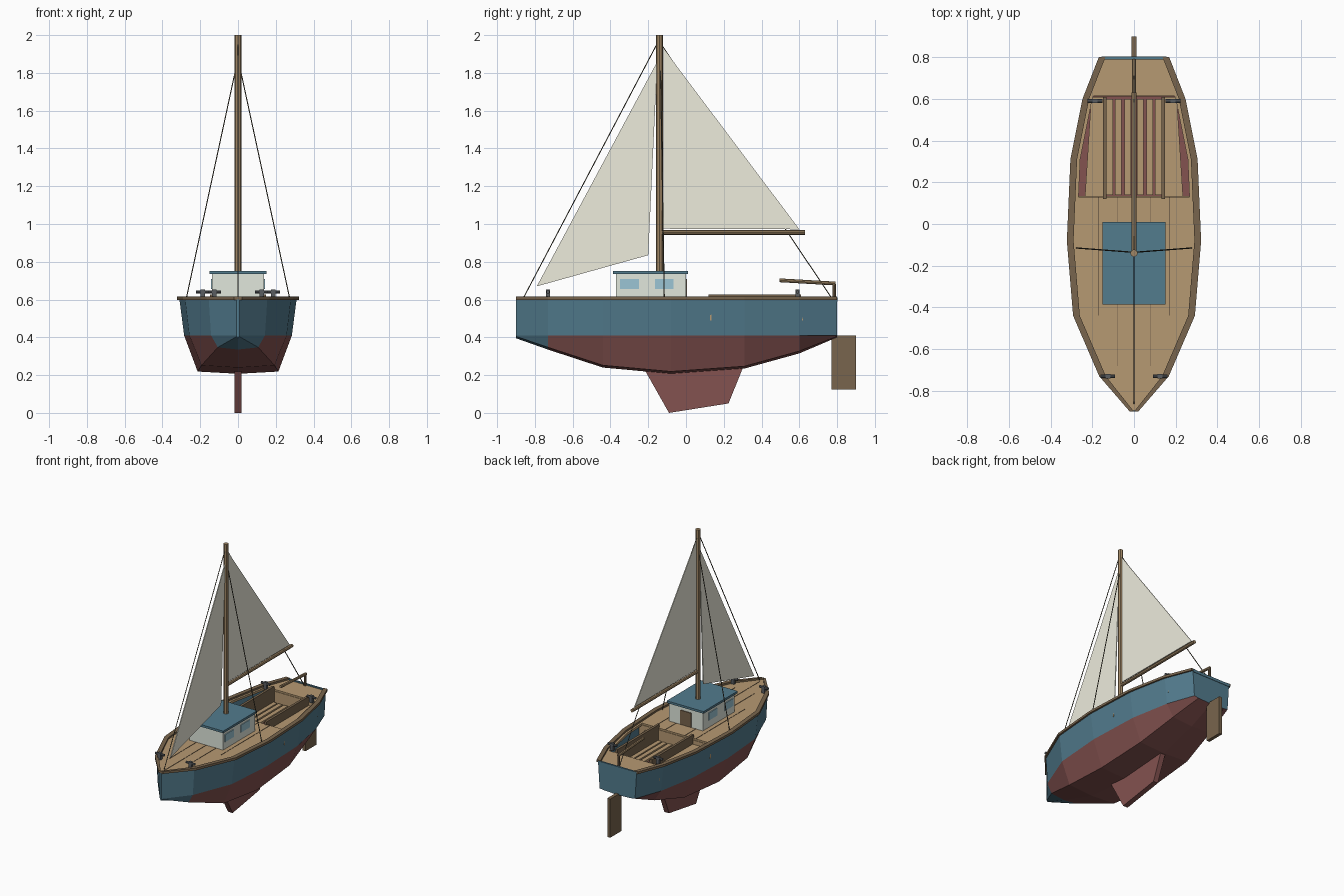
import bpy, bmesh, math
from mathutils import Vector

if "Cube" in bpy.data.objects:
    bpy.data.objects.remove(bpy.data.objects["Cube"])

def mat(name, *rgb):
    m = bpy.data.materials.new(name)
    m.diffuse_color = (*rgb, 1)
    m.use_nodes = True
    m.node_tree.nodes["Principled BSDF"].inputs["Base Color"].default_value = m.diffuse_color
    return m

BLUE = mat("blue_paint", .085, .20, .27)
RED = mat("red_antifoul", .23, .085, .08)
TAN = mat("deck_wood", .47, .32, .17)
BROWN = mat("dark_wood", .19, .13, .075)
SPAR = mat("spar_wood", .35, .24, .13)
CABIN = mat("cabin_paint", .75, .80, .72)
GLASS = mat("window_glass", .33, .56, .66)
SAIL = mat("sailcloth", .85, .84, .72)
METAL = mat("metal", .10, .11, .12)
ROPE = mat("rigging", .10, .09, .06)

def mesh(name, verts, faces, *mats):
    me = bpy.data.meshes.new(name)
    me.from_pydata(verts, [], faces)
    bm = bmesh.new()
    bm.from_mesh(me)
    bmesh.ops.recalc_face_normals(bm, faces=bm.faces)
    bm.to_mesh(me)
    bm.free()
    for m in mats:
        me.materials.append(m)
    ob = bpy.data.objects.new(name, me)
    bpy.context.collection.objects.link(ob)
    return ob

def prism(name, low, high, m):
    n = len(low)
    sides = [(i, (i + 1) % n, n + (i + 1) % n, n + i) for i in range(n)]
    return mesh(name, low + high, [tuple(range(n)), tuple(range(n, 2 * n))] + sides, m)

def plate(name, outline, z0, z1, m):
    return prism(name, [(x, y, z0) for x, y in outline], [(x, y, z1) for x, y in outline], m)

def box(name, x, y, z, m):
    return plate(name, [(x[0], y[0]), (x[1], y[0]), (x[1], y[1]), (x[0], y[1])], z[0], z[1], m)

def side_plate(name, outline, t, m):
    return prism(name, [(-t, y, z) for y, z in outline], [(t, y, z) for y, z in outline], m)

def rod(name, a, b, r, m, sides=8):
    a, b = Vector(a), Vector(b)
    q = (b - a).to_track_quat('Z', 'Y')
    ring = [q @ Vector((r * math.cos(2 * math.pi * i / sides), r * math.sin(2 * math.pi * i / sides), 0))
            for i in range(sides)]
    return prism(name, [a + v for v in ring], [b + v for v in ring], m)

# Hull stations: y, half width at deck, keel height
ST = [(-.90, .008, .395), (-.73, .155, .335), (-.44, .28, .24), (-.08, .31, .207),
      (.31, .293, .235), (.60, .235, .315), (.80, .157, .40)]

def width(y):
    for (a, wa, _), (b, wb, _) in zip(ST, ST[1:]):
        if y <= b:
            return wa + (wb - wa) * (y - a) / (b - a)
    return ST[-1][1]

def span(y0, y1):
    return [y0] + [s[0] for s in ST if y0 < s[0] < y1] + [y1]

def across(y0, y1, inset=0):
    ys = span(y0, y1)
    return [(width(y) - inset, y) for y in ys] + [(inset - width(y), y) for y in reversed(ys)]

def along(y0, y1, inner, outer, s):
    ys = span(y0, y1)
    return [(s * (width(y) + outer), y) for y in ys] + \
           [(s * max(width(y) - inner, 0), y) for y in reversed(ys)]

# Hull: blue topsides, red bottom, blue forefoot
verts, faces = [], []
for y, w, zb in ST:
    half = [(w, .60), (w * .92, .41), (w * .69, min(zb + .012, .405))]
    verts += [(x, y, z) for x, z in half] + [(0, y, zb)] + [(-x, y, z) for x, z in reversed(half)]
for k in range(len(ST) - 1):
    faces += [(7 * k + i, 7 * k + i + 1, 7 * k + i + 8, 7 * k + i + 7) for i in range(6)]
last = 7 * (len(ST) - 1)
faces += [tuple(range(7)), tuple(range(last, last + 7))]
hull = mesh("hull", verts, faces, BLUE, RED)
for p in hull.data.polygons:
    if p.center.z < .40 and p.center.y > -.72:
        p.material_index = 1

# Deck, open cockpit and cap rails
plate("fore_deck", across(-.895, .13, .003), .585, .602, TAN)
plate("aft_deck", across(.615, .798, .003), .585, .602, TAN)
plate("cockpit_floor", across(.125, .62, .03), .49, .50, RED)
for y in (.13, .615):
    w = width(y) - .01
    box("cockpit_bulkhead", (-w, w), (y - .004, y + .004), (.49, .59), TAN)
box("transom_cap", (-.157, .157), (.79, .803), (.59, .61), BLUE)
for s in (-1, 1):
    plate("cap_rail", along(-.90, .80, .02, .012, s), .598, .615, BROWN)
    plate("side_deck", along(.13, .615, .035, -.003, s), .585, .602, TAN)
    plate("bench", [(s * .14, .135), (s * .235, .135), (s * .205, .61), (s * .14, .61)], .54, .56, TAN)
    box("coaming", (s * .14 - .009, s * .14 + .009), (.12, .61), (.50, .626), BROWN)
    for x in (.03, .075, .117):
        box("floor_slat", (s * x - .016, s * x + .016), (.14, .60), (.50, .515), TAN)
    for x in (.08, .17):
        box("plank_seam", (s * x - .002, s * x + .002), (-.68 if x < .1 else -.44, .13), (.60, .604), BROWN)
box("plank_seam_middle", (-.002, .002), (-.86, -.37), (.60, .604), BROWN)

# Keel and rudder
side_plate("keel", [(-.22, .23), (-.09, 0), (.225, .05), (.31, .26)], .019, RED)
side_plate("rudder", [(.77, .41), (.77, .125), (.90, .125), (.90, .41)], .012, BROWN)
rod("tiller_post", (0, .785, .60), (0, .785, .685), .009, BROWN)
rod("tiller", (0, .495, .702), (0, .79, .685), .010, SPAR)

# Cabin
box("cabin", (-.137, .137), (-.37, 0), (.60, .738), CABIN)
box("cabin_roof", (-.15, .15), (-.387, .01), (.736, .752), BLUE)
box("cabin_door", (-.045, .045), (-.003, .006), (.605, .71), BROWN)
for s in (-1, 1):
    for y in (-.30, -.115):
        box("window", (s * .138 - .004, s * .138 + .004), (y - .05, y + .05), (.655, .71), GLASS)

# Spars
rod("mast", (0, -.14, .60), (0, -.14, 2), .018, SPAR)
rod("boom", (0, -.13, .955), (0, .63, .955), .012, SPAR)

# Sails
side_plate("mainsail", [(-.12, 1.93), (-.12, .975), (.60, .972)], .003, SAIL)
side_plate("jib", [(-.152, 1.86), (-.20, .835), (-.79, .67)], .003, SAIL)

# Standing rigging
rod("forestay", (0, -.15, 1.96), (0, -.86, .61), .003, ROPE, 6)
rod("backstay", (0, -.13, 1.95), (0, .77, .61), .003, ROPE, 6)
for s in (-1, 1):
    rod("shroud", (s * .012, -.135, 1.82), (s * .275, -.115, .60), .003, ROPE, 6)

# Mooring cleats
for s in (-1, 1):
    for x, y in ((.125, -.73), (.187, .59)):
        box("cleat_post", (s * x - .012, s * x + .012), (y - .010, y + .010), (.60, .652), METAL)
        rod("cleat_bar", (s * x - .035, y, .64), (s * x + .035, y, .64), .009, METAL)
